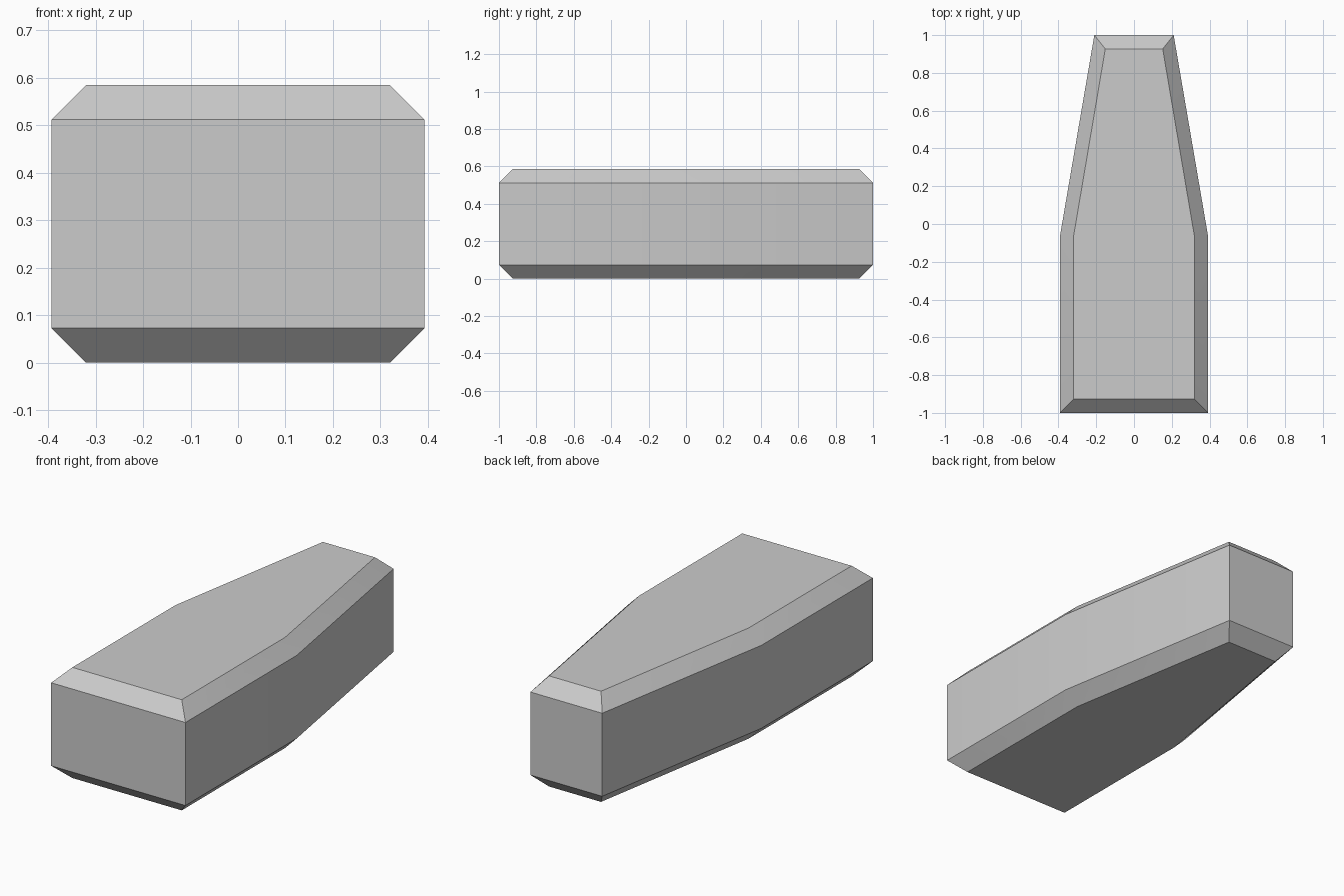
import bpy
import bmesh

cube = bpy.data.objects.get("Cube")
if cube:
    bpy.data.objects.remove(cube, do_unlink=True)

# Single grey material
grey = bpy.data.materials.new("plain grey")
grey.use_nodes = True
colour = (0.6, 0.6, 0.6, 1)
grey.diffuse_color = colour
grey.node_tree.nodes["Principled BSDF"].inputs["Base Color"].default_value = colour

HEIGHT, CHAMFER = 0.585, 0.073
# Half outlines (x, y) from front to back: full width, and inset by the chamfer
outer = [(0.393, -1), (0.393, -0.07), (0.21, 1)]
inner = [(0.32, -0.927), (0.32, -0.065), (0.152, 0.927)]


def ring(bm, half, z):
    """Mirror a half outline into a closed ring of vertices."""
    points = half + [(-x, y) for x, y in reversed(half)]
    return [bm.verts.new((x, y, z)) for x, y in points]


# Tapered body: stacked rings bridged by walls, closed top and bottom
bm = bmesh.new()
rings = [ring(bm, inner, 0), ring(bm, outer, CHAMFER),
         ring(bm, outer, HEIGHT - CHAMFER), ring(bm, inner, HEIGHT)]
for low, high in zip(rings, rings[1:]):
    for i in range(len(low)):
        j = (i + 1) % len(low)
        bm.faces.new((low[i], low[j], high[j], high[i]))
bm.faces.new(rings[-1])
bm.faces.new(reversed(rings[0]))
bmesh.ops.recalc_face_normals(bm, faces=bm.faces)

mesh = bpy.data.meshes.new("tapered_body")
bm.to_mesh(mesh)
bm.free()
mesh.materials.append(grey)
body = bpy.data.objects.new("tapered_body", mesh)
bpy.context.collection.objects.link(body)

# Soften only the shallow bend at the waist; chamfers stay sharp
bpy.ops.object.select_all(action="DESELECT")
body.select_set(True)
bpy.context.view_layer.objects.active = body
bpy.ops.object.shade_smooth_by_angle(angle=0.52)
